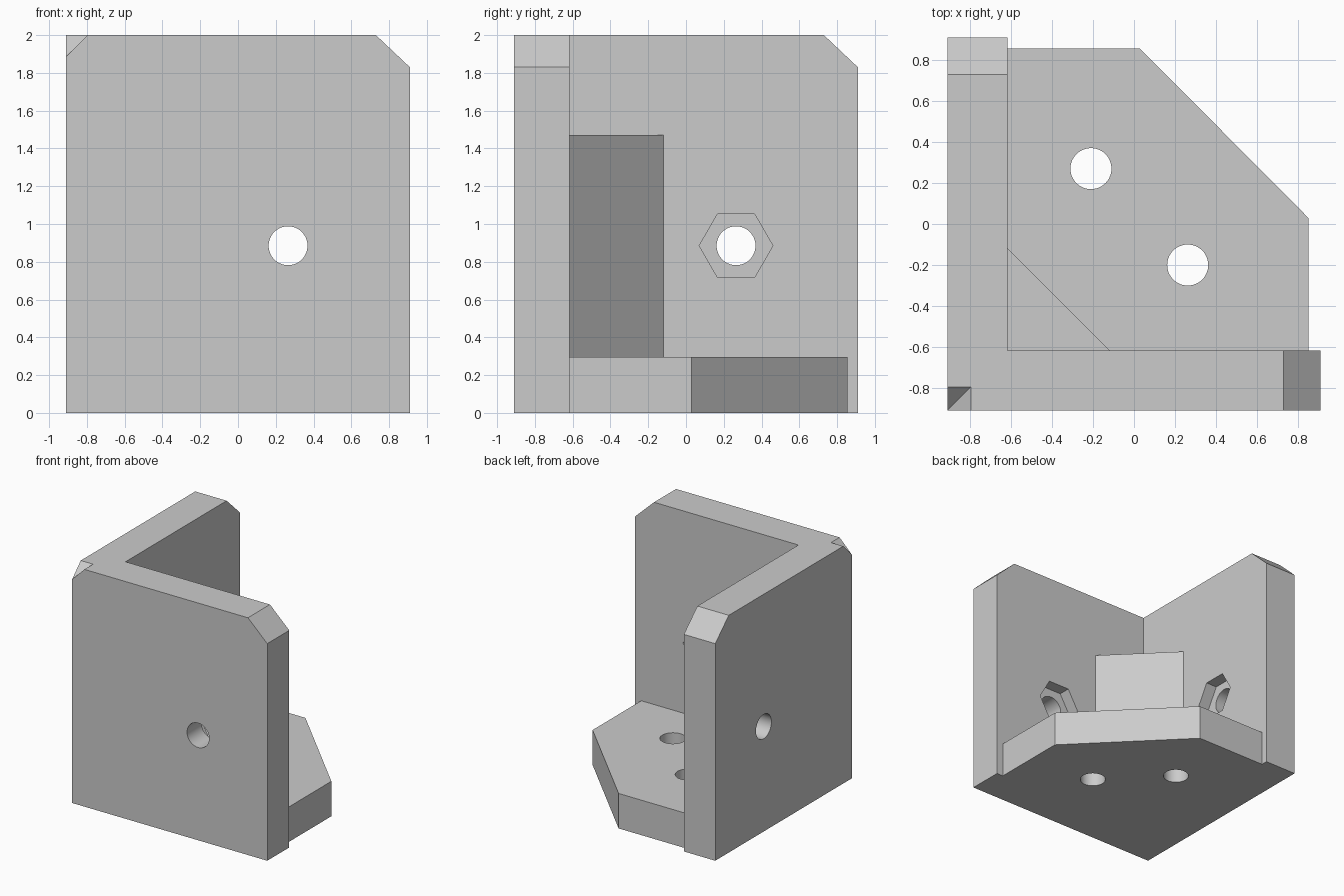
import bpy, bmesh, math

cube = bpy.data.objects.get("Cube")
if cube:
    bpy.data.objects.remove(cube, do_unlink=True)

grey = bpy.data.materials.new("plain grey")
grey.use_nodes = True
colour = (0.6, 0.6, 0.6, 1)
grey.diffuse_color = colour
grey.node_tree.nodes["Principled BSDF"].inputs["Base Color"].default_value = colour

OUT, IN, TOP = 0.91, -0.617, 2.0      # outer half width, inner wall face, height
HOLE, HOLE_Z = 0.265, 0.885           # bolt hole position on both walls


def place(axis, u, v, d):
    return {"x": (d, u, v), "y": (u, d, v), "z": (u, v, d)}[axis]


def finish(name, bm):
    bmesh.ops.recalc_face_normals(bm, faces=bm.faces)
    mesh = bpy.data.meshes.new(name)
    bm.to_mesh(mesh)
    bm.free()
    mesh.materials.append(grey)
    obj = bpy.data.objects.new(name, mesh)
    bpy.context.collection.objects.link(obj)
    return obj


def prism(name, outline, axis, start, end):
    """Extrude a flat outline along an axis."""
    bm = bmesh.new()
    face = bm.faces.new([bm.verts.new(place(axis, u, v, start)) for u, v in outline])
    new = bmesh.ops.extrude_face_region(bm, geom=[face])["geom"]
    verts = [g for g in new if isinstance(g, bmesh.types.BMVert)]
    bmesh.ops.translate(bm, verts=verts, vec=place(axis, 0, 0, end - start))
    return finish(name, bm)


def ngon(u, v, radius, sides):
    step = math.tau / sides
    return [(u + radius * math.cos(i * step), v + radius * math.sin(i * step))
            for i in range(sides)]


def combine(target, other, operation):
    other.hide_render = True
    mod = target.modifiers.new("combine", "BOOLEAN")
    mod.operation, mod.solver, mod.object = operation, "EXACT", other
    bpy.ops.object.select_all(action="DESELECT")
    bpy.context.view_layer.objects.active = target
    target.select_set(True)
    bpy.ops.object.modifier_apply(modifier=mod.name)
    bpy.data.objects.remove(other, do_unlink=True)


# L-shaped pair of walls
bracket = prism("corner_bracket", [(-OUT, -OUT), (OUT, -OUT), (OUT, IN), (IN, IN),
                                   (IN, OUT), (-OUT, OUT)], "z", 0, TOP)

# Floor plate with a cut corner, and the inner corner gusset
floor = prism("floor_plate", [(-0.8, -0.8), (0.85, -0.8), (0.85, 0.03), (0.03, 0.855),
                              (-0.8, 0.855)], "z", 0, 0.295)
gusset = prism("gusset", [(-0.7, -0.7), (-0.035, -0.7), (-0.7, -0.035)], "z", 0.2, 1.47)
for part in (floor, gusset):
    combine(bracket, part, "UNION")

# Each wall: end chamfer, bolt hole and hexagonal nut pocket
for axis in "xy":
    for outline, start in (
            ([(0.55, 2.17), (1.09, 1.66), (1.09, 2.17)], -1),
            (ngon(HOLE, HOLE_Z, 0.103, 48), -1),
            (ngon(HOLE, HOLE_Z, 0.195, 6), IN - 0.1)):
        combine(bracket, prism("wall_cutter", outline, axis, start, -0.5), "DIFFERENCE")

# Floor holes
for x, y in ((-0.21, 0.27), (0.262, -0.2)):
    combine(bracket, prism("floor_cutter", ngon(x, y, 0.1, 48), "z", -0.1, 0.5), "DIFFERENCE")

# Small notch at the outer top corner: two sloped faces meeting on the diagonal
s = 0.25
bm = bmesh.new()
for dx, dy, dz in ((-s, -s, -s), (s, s, s), (-s, s, s), (s, -s, s), (-s, -s, s)):
    bm.verts.new((dx - OUT, dy - OUT, dz + 1.885))
bmesh.ops.convex_hull(bm, input=bm.verts)
combine(bracket, finish("notch_cutter", bm), "DIFFERENCE")

# Smooth the round holes, keep all other edges sharp
bpy.ops.object.select_all(action="DESELECT")
bracket.select_set(True)
bpy.context.view_layer.objects.active = bracket
bpy.ops.object.shade_smooth_by_angle(angle=math.radians(20))
